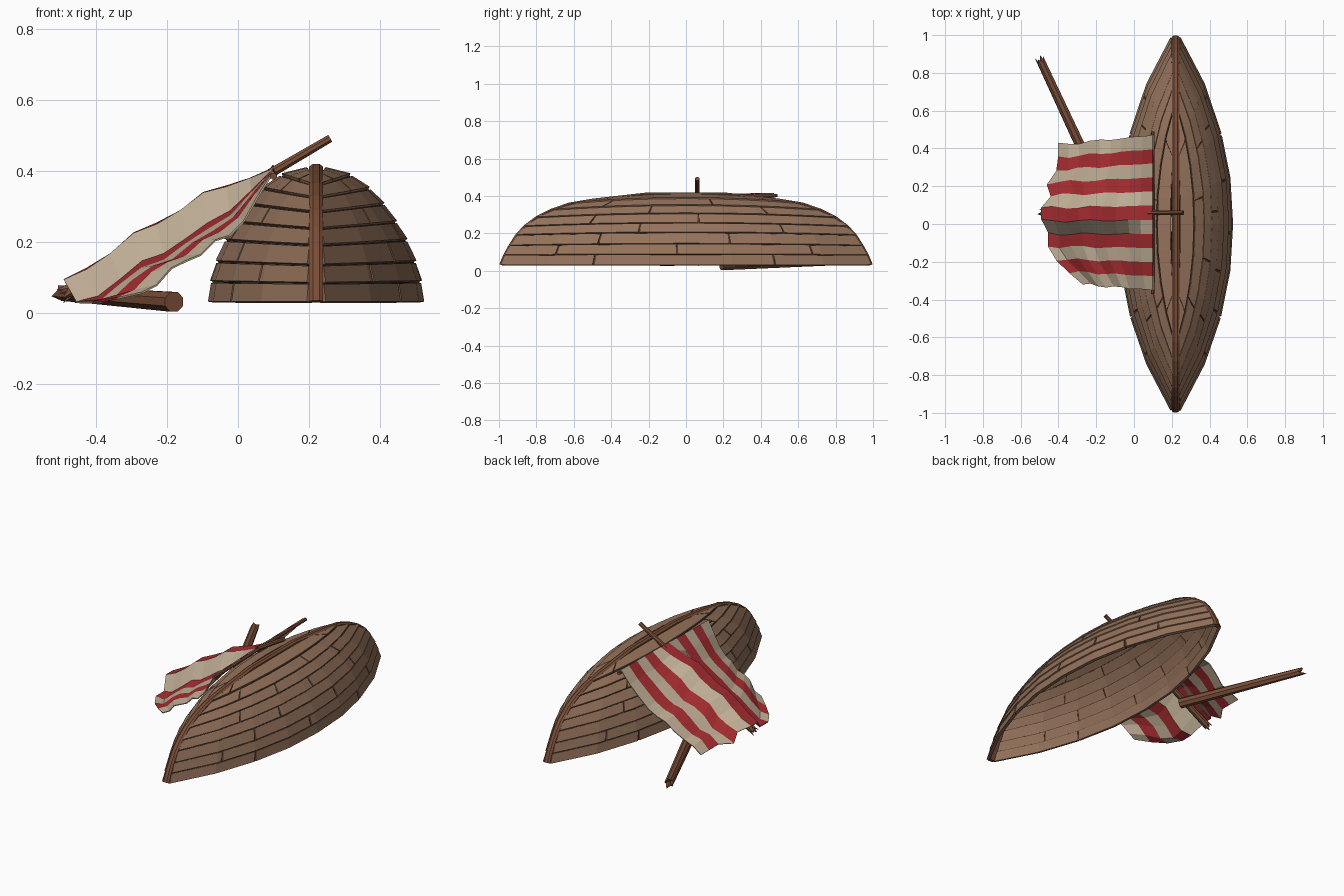
import bpy, math, random
from mathutils import Vector

if "Cube" in bpy.data.objects:
    bpy.data.objects.remove(bpy.data.objects["Cube"])

random.seed(4)
CX = 0.22


def material(name, rgb):
    m = bpy.data.materials.new(name)
    m.diffuse_color = (*rgb, 1)
    m.use_nodes = True
    m.node_tree.nodes["Principled BSDF"].inputs["Base Color"].default_value = m.diffuse_color
    return m


PLANK = material("plank_wood", (0.30, 0.17, 0.105))
SEAM = material("seam_wood", (0.07, 0.04, 0.025))
BEAM = material("beam_wood", (0.19, 0.075, 0.038))
CREAM = material("cream_cloth", (0.52, 0.42, 0.30))
RED = material("red_cloth", (0.38, 0.025, 0.03))


def make(name, verts, faces, *mats):
    me = bpy.data.meshes.new(name)
    me.from_pydata(verts, [], faces)
    ob = bpy.data.objects.new(name, me)
    bpy.context.collection.objects.link(ob)
    for m in mats:
        me.materials.append(m)
    return ob


def thicken(ob, t):
    mod = ob.modifiers.new("thickness", 'SOLIDIFY')
    mod.thickness, mod.offset = t, 0


def lerp_table(table, x):
    for (x0, y0), (x1, y1) in zip(table, table[1:]):
        if x <= x1:
            return y0 + (y1 - y0) * (x - x0) / (x1 - x0)
    return table[-1][1]


# hull shape: strake levels (half width, height, half length) and plan outline
LEVELS = [(.292, .03, .985), (.287, .085, .964), (.272, .14, .936), (.248, .2, .9),
          (.219, .25, .858), (.185, .3, .797), (.146, .343, .72), (.096, .38, .62), (.022, .403, .49)]
PLAN = [(0, 1), (.25, .95), (.5, .78), (.75, .49), (1, .05)]


def hull_point(s, level, out=0):
    j = min(int(level), 7)
    a, b = Vector(LEVELS[j]), Vector(LEVELS[j + 1])
    w, z, l = a.lerp(b, level - j)
    d = Vector((b.y - a.y, a.x - b.x)).normalized() * out
    z = .03 + (z - .03) * (1 - .08 * s * s)
    return (w * lerp_table(PLAN, abs(s)) + d.x, s * l, z + d.y)


def strips(ranges, low_out=0, high_out=0):
    verts, faces = [], []
    for lo, hi, s0, s1 in ranges:
        stations = [s0] + [k / 4 for k in range(-3, 4) if s0 + .02 < k / 4 < s1 - .02] + [s1]
        for i, s in enumerate(stations):
            n = len(verts)
            verts += [hull_point(s, lo, low_out), hull_point(s, hi, high_out)]
            if i:
                faces.append((n - 2, n, n + 1, n - 1))
    return verts, faces


def hull_object(name, data, mat, thick):
    ob = make(name, *data, mat)
    ob.location.x = CX
    ob.modifiers.new("mirror", 'MIRROR')
    thicken(ob, thick)


# overlapping planks with staggered joints
JOINTS = [(-.5, .48), (-.72, -.05, .7), (-.5, .25), (-.28, .58), (-.6, .08), (-.25, .55),
          (-.62, .2), (-.75, .72)]
planks = []
for j, cuts in enumerate(JOINTS):
    ends = [-1, *cuts, 1]
    for a, b in zip(ends, ends[1:]):
        planks.append((j + (.04 if j else 0), j + .96, a + .005 * (a > -1), b - .005 * (b < 1)))
hull_object("hull_planks", strips(planks, .004, 0), PLANK, .018)
# dark shell showing through the seams
hull_object("hull_seam_shell", strips([(j, j + 1, -1, 1) for j in range(8)]), SEAM, .01)

# keel swept along the stem, over the top and down the other end
half = [(l, .03 + (z - .03) * .92) for _, z, l in LEVELS] + [(.2, .406)]
path = [Vector(p) for p in half + [(-y, z) for y, z in reversed(half)]]
section = [(-.02, -.016), (-.02, .006), (-.009, .014), (.009, .014), (.02, .006), (.02, -.016)]
kv, kf = [], []
for i, p in enumerate(path):
    t = (path[min(i + 1, len(path) - 1)] - path[max(i - 1, 0)]).normalized()
    n = Vector((t.y, -t.x))
    for x, o in section:
        q = p + n * o
        kv.append((CX + x, q.x, max(q.y, .03)))
    if i:
        b = 6 * i
        kf += [(b - 6 + k, b - 6 + (k + 1) % 6, b + (k + 1) % 6, b + k) for k in range(6)]
kf += [tuple(range(5, -1, -1)), tuple(range(len(kv) - 6, len(kv)))]
make("keel", kv, kf, BEAM)


# round pole, optionally ending in splinters
def pole(name, start, end, r0, r1, splinter=0, n=8):
    start, end = Vector(start), Vector(end)
    axis = (end - start).normalized()
    rot = axis.to_track_quat('Z', 'Y')
    ring = [rot @ Vector((math.cos(a), math.sin(a), 0)) for a in
            [2 * math.pi * (k + .5) / n for k in range(n)]]
    verts = [start + v * r0 for v in ring] + [end + v * r1 for v in ring]
    faces = [tuple(range(n - 1, -1, -1))]
    faces += [(k, (k + 1) % n, n + (k + 1) % n, n + k) for k in range(n)]
    if splinter:
        for k, v in enumerate(ring):
            reach = splinter * random.uniform(.5, 1) if k % 2 else 0
            verts[n + k] = end + v * r1 * (1.1 if k % 2 else 1) + axis * reach
        verts.append(end - axis * splinter * .4)
        faces += [(n + k, n + (k + 1) % n, 2 * n) for k in range(n)]
    else:
        faces.append(tuple(range(n, 2 * n)))
    make(name, verts, faces, BEAM)


pole("upper_mast", (.26, .06, .492), (-.475, .06, .062), .012, .02, .05)
pole("sail_yard", (.1, -.37, .385), (.1, .49, .403), .010, .010)
pole("broken_mast", (-.18, .19, .031), (-.49, .855, .055), .03, .022, .04)

# striped sail draped over the mast: rows follow the stripe edges,
# falling steeply beside the mast and flatter towards both sides
HEM = [-.27, -.34, -.41, -.455, -.455, -.49, -.49, -.44, -.46, -.41, -.40, -.40]
DROP = [.145, .125, .115, .105, .09, 0, 0, .055, .085, .1, .115, .13]
COLS = 9
sv, sf = [], []
for r, (hem, drop) in enumerate(zip(HEM, DROP)):
    v = r / 11
    for c in range(COLS + 1):
        u = c / COLS
        x = .1 + (hem - .1) * u
        y = (-.35 + .82 * v) * (1 - u) + (-.32 + .74 * v) * u + .01 * math.sin(5 * u * math.pi + r) * u
        z = .398 + .018 * v + .58 * (x - .1) + min(1, 4 * u) * (.018 + .02 * math.sin(math.pi * u))
        z += .01 * math.sin(c * 2.1 + r * .3) * min(1, 3 * u)
        z -= drop * min(1, 3.5 * u)
        sv.append((x, y, max(z, .022 + .008 * (c % 2))))
        if r and c:
            i = len(sv) - 1
            sf.append((i, i - 1, i - COLS - 2, i - COLS - 1))
sail = make("striped_sail", sv, sf, CREAM, RED)
for p in sail.data.polygons:
    p.material_index = (p.index // COLS) % 2
thicken(sail, .005)
